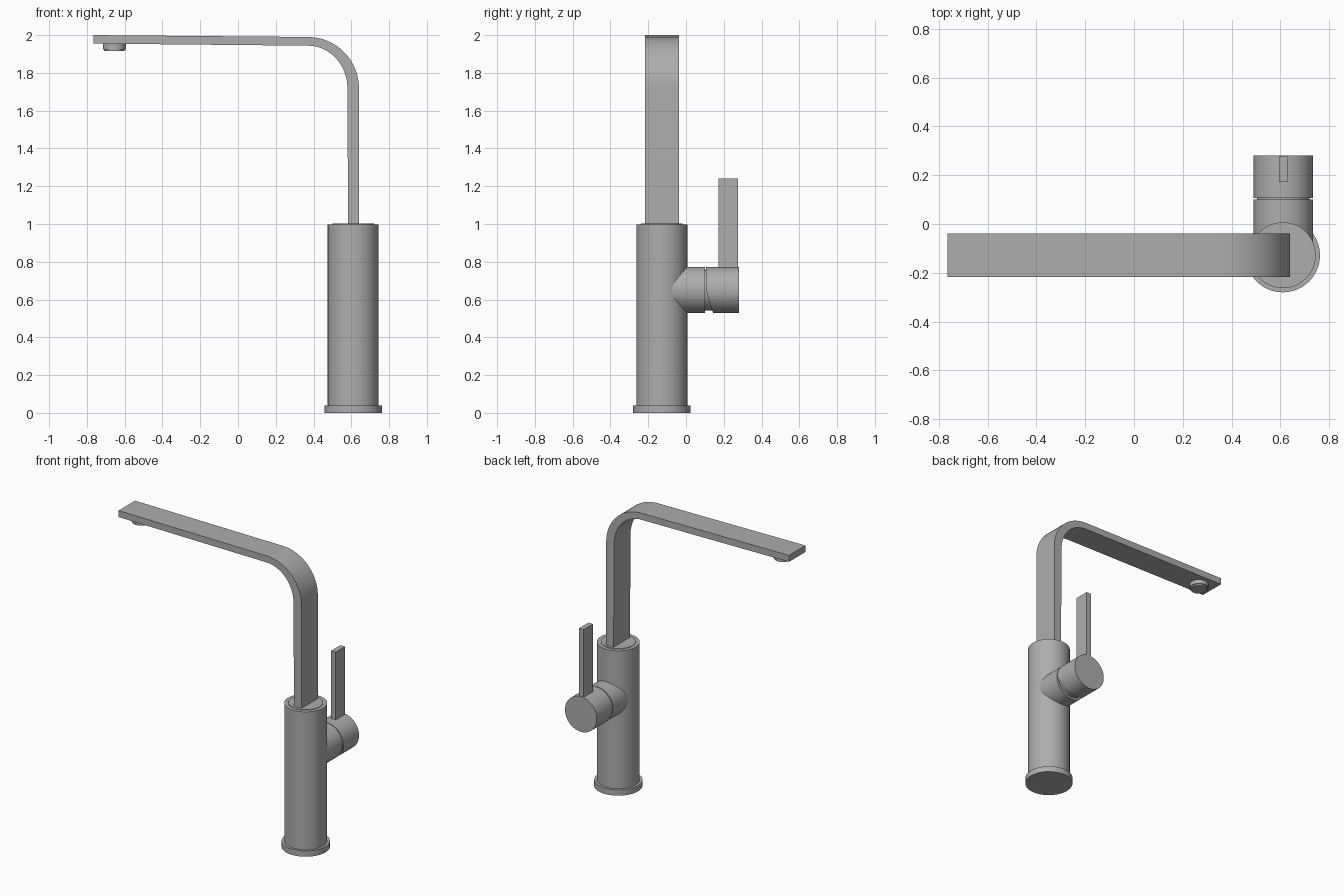
import bpy, bmesh, math
from mathutils import Matrix, Vector

cube = bpy.data.objects.get("Cube")
if cube:
    bpy.data.objects.remove(cube, do_unlink=True)

metal = bpy.data.materials.new("brushed_grey")
metal.use_nodes = True
GREY = (0.42, 0.42, 0.42, 1)
metal.diffuse_color = GREY
metal.node_tree.nodes["Principled BSDF"].inputs["Base Color"].default_value = GREY

CX, CY = 0.61, -0.128      # body axis
HZ = 0.65                  # height of the handle axis


def finish(name, bm):
    bmesh.ops.recalc_face_normals(bm, faces=bm.faces)
    me = bpy.data.meshes.new(name)
    bm.to_mesh(me)
    bm.free()
    me.materials.append(metal)
    ob = bpy.data.objects.new(name, me)
    bpy.context.collection.objects.link(ob)
    bpy.ops.object.select_all(action='DESELECT')
    ob.select_set(True)
    bpy.context.view_layer.objects.active = ob
    bpy.ops.object.shade_smooth_by_angle(angle=math.radians(30))
    return ob


def cylinder_mesh(start, end, radius):
    """Closed cylinder between two points."""
    a, b = Vector(start), Vector(end)
    axis = b - a
    turn = Matrix.Rotation(-math.pi / 2, 4, 'X') if abs(axis.y) > abs(axis.z) else Matrix.Identity(4)
    bm = bmesh.new()
    bmesh.ops.create_cone(bm, cap_ends=True, segments=64, radius1=radius, radius2=radius,
                          depth=axis.length, matrix=Matrix.Translation((a + b) / 2) @ turn)
    return bm


def upright(name, x, y, z0, z1, radius):
    return finish(name, cylinder_mesh((x, y, z0), (x, y, z1), radius))


def sideways(name, y0, y1, radius):
    return finish(name, cylinder_mesh((CX + 0.002, y0, HZ), (CX + 0.002, y1, HZ), radius))


def box(name, lo, hi):
    lo, hi = Vector(lo), Vector(hi)
    bm = bmesh.new()
    bmesh.ops.create_cube(bm, size=1, matrix=Matrix.Translation((lo + hi) / 2)
                          @ Matrix.Diagonal((*(hi - lo), 1)))
    return finish(name, bm)


# Body
upright("base_ring", CX, CY, 0, 0.04, 0.152)
upright("body", CX, CY, 0.03, 0.998, 0.135)
upright("spout_collar", CX, CY, 0.99, 1.002, 0.11)

# Spout: side outline with a rounded bend, extruded across its width
def bend(rx, rz):
    angles = [math.pi / 2 * i / 20 for i in range(21)]
    return [(0.37 + rx * math.sin(t), 1.72 + rz * math.cos(t)) for t in angles]

outline = [(-0.765, 2.0)] + bend(0.27, 0.27) + [(0.64, 0.99), (0.583, 0.99)]
outline += bend(0.209, 0.224)[::-1] + [(-0.765, 1.955)]
bm = bmesh.new()
face = bm.faces.new([bm.verts.new((x, -0.218, z)) for x, z in outline])
side = bmesh.ops.extrude_face_region(bm, geom=[face])
bmesh.ops.translate(bm, vec=(0, 0.18, 0),
                    verts=[g for g in side["geom"] if isinstance(g, bmesh.types.BMVert)])
finish("spout", bm)

# Outlet under the spout tip
upright("outlet_ring", -0.655, CY, 1.925, 1.96, 0.061)
upright("outlet_nozzle", -0.655, CY, 1.915, 1.93, 0.054)

# Handle
sideways("handle_socket", CY, 0.1, 0.122)
sideways("handle_core", 0.05, 0.2, 0.108)

# Knob whose lower front half is cut back at a slant
bm = cylinder_mesh((CX + 0.002, 0.106, HZ), (CX + 0.002, 0.28, HZ), 0.122)
front = [v for v in bm.verts if v.co.y < 0.15]
ends = sorted(front, key=lambda v: v.co.x)
bmesh.ops.connect_verts(bm, verts=[ends[0], ends[-1]])
for v in front:
    v.co.y += max(0, HZ - v.co.z) / 0.122 * 0.038
finish("handle_knob", bm)

box("lever", (0.594, 0.172, 0.7), (0.63, 0.276, 1.24))
